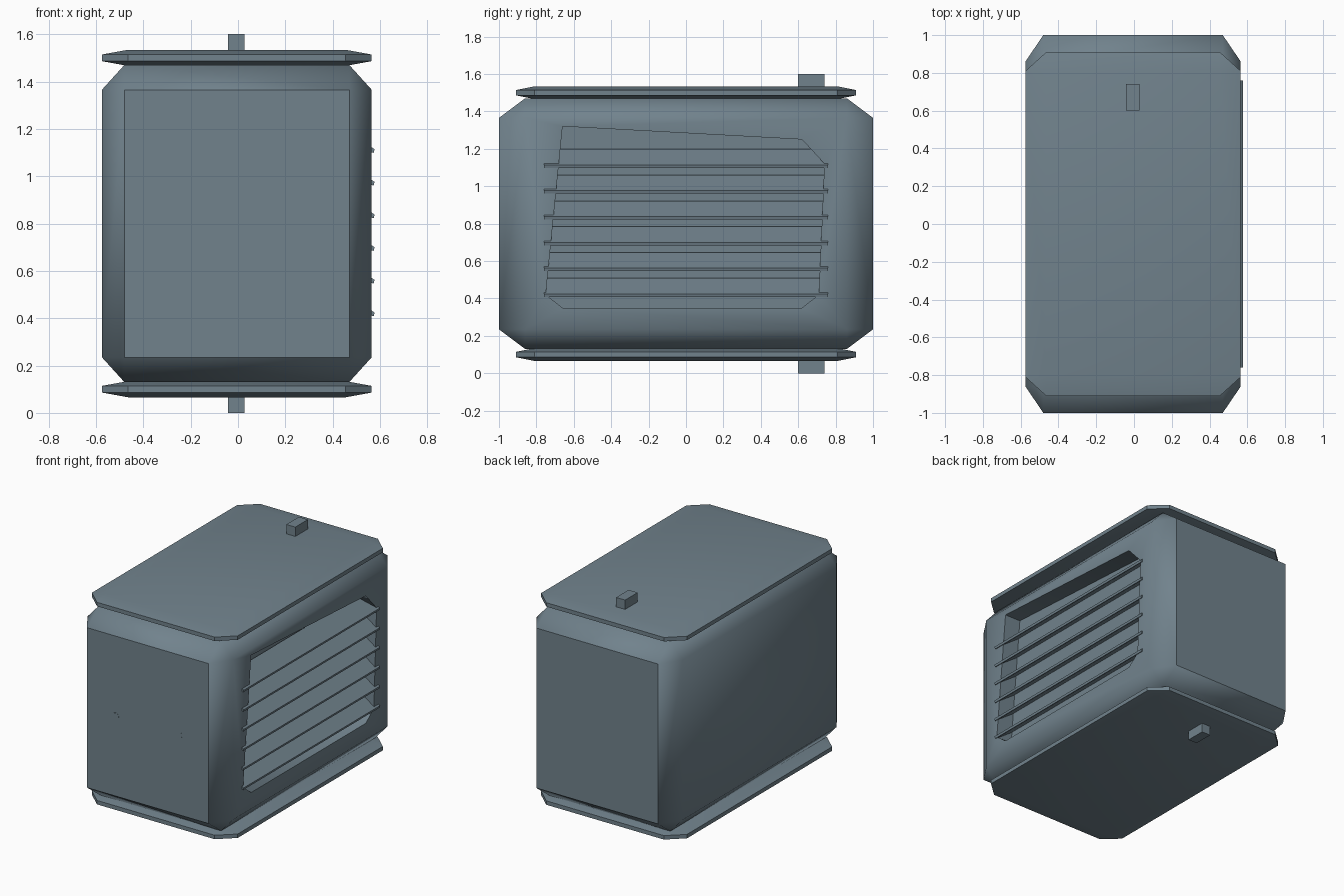
import bpy, bmesh, math

if "Cube" in bpy.data.objects:
    bpy.data.objects.remove(bpy.data.objects["Cube"])

steel = bpy.data.materials.new("blue grey steel")
steel.diffuse_color = (0.165, 0.225, 0.265, 1)
steel.use_nodes = True
steel.node_tree.nodes["Principled BSDF"].inputs["Base Color"].default_value = steel.diffuse_color


def add_object(name, bm, smooth=None):
    bmesh.ops.recalc_face_normals(bm, faces=bm.faces)
    mesh = bpy.data.meshes.new(name)
    bm.to_mesh(mesh)
    bm.free()
    mesh.materials.append(steel)
    ob = bpy.data.objects.new(name, mesh)
    bpy.context.collection.objects.link(ob)
    if smooth:
        shade(ob, smooth)
    return ob


def shade(ob, angle):
    bpy.ops.object.select_all(action='DESELECT')
    ob.select_set(True)
    bpy.context.view_layer.objects.active = ob
    bpy.ops.object.shade_smooth_by_angle(angle=math.radians(angle))


def chamfered_box(name, centre, half, cut, smooth=None):
    """Box whose edges are cut back by a different amount along each axis."""
    bm = bmesh.new()
    for sx in (-1, 1):
        for sy in (-1, 1):
            for sz in (-1, 1):
                s = (sx, sy, sz)
                for full in range(3):
                    bm.verts.new([centre[i] + s[i] * (half[i] - (0 if i == full else cut[i]))
                                  for i in range(3)])
    bmesh.ops.convex_hull(bm, input=bm.verts)
    bmesh.ops.dissolve_limit(bm, angle_limit=0.01, verts=bm.verts, edges=bm.edges)
    return add_object(name, bm, smooth)


def prism(name, points, axis, start, end):
    """Extrude a profile along x (points are y, z) or y (points are x, z)."""
    bm = bmesh.new()
    place = (lambda p, d: (d, p[0], p[1])) if axis == 'x' else (lambda p, d: (p[0], d, p[1]))
    face = bm.faces.new([bm.verts.new(place(p, start)) for p in points])
    ext = bmesh.ops.extrude_face_region(bm, geom=[face])
    for v in ext['geom']:
        if isinstance(v, bmesh.types.BMVert):
            v.co["xyz".index(axis)] = end
    return add_object(name, bm)


# Housing with a shallow vent recess cut in its right side
housing = chamfered_box("housing", (-0.005, 0, 0.8), (0.57, 1.0, 0.67), (0.095, 0.14, 0.105))
opening = [(-0.66, 1.32), (0.62, 1.25), (0.74, 1.12), (0.71, 0.42),
           (0.62, 0.35), (-0.66, 0.35), (-0.75, 0.42)]
cutter = prism("vent_cutter", opening, 'x', 0.44, 0.7)
cutter.hide_render = True
cutter.hide_viewport = True
cut = housing.modifiers.new("vent", 'BOOLEAN')
cut.operation = 'DIFFERENCE'
cut.solver = 'EXACT'
cut.object = cutter
bpy.context.view_layer.objects.active = housing
bpy.ops.object.modifier_apply(modifier="vent")
bpy.data.objects.remove(cutter)
shade(housing, 45)

# Sloping louvre slats with a small lip standing proud of the side
for i in range(6):
    z = 0.42 + i * 0.138
    prism("louvre_slat", [(0.573, z - 0.012), (0.577, z + 0.004), (0.565, z + 0.012),
                          (0.455, z + 0.088), (0.445, z + 0.074), (0.562, z - 0.008)],
          'y', -0.76, 0.76)

# Cover plates and mounting tabs, bottom and top
for name, z, tab_z in (("bottom", 0.1, 0.04), ("top", 1.5, 1.56)):
    chamfered_box(name + "_plate", (-0.005, 0, z), (0.57, 0.91, 0.034), (0.11, 0.1, 0.02), 20)
    bm = bmesh.new()
    bmesh.ops.create_cube(bm, size=1)
    for v in bm.verts:
        v.co = (v.co.x * 0.07 - 0.007, v.co.y * 0.14 + 0.67, v.co.z * 0.08 + tab_z)
    add_object(name + "_tab", bm)

# Round plugs nearly flush with the front
for x in (-0.255, 0.24):
    circle = [(x + 0.024 * math.cos(a * math.pi / 6), 0.8 + 0.024 * math.sin(a * math.pi / 6))
              for a in range(12)]
    prism("front_plug", circle, 'y', -1.001, -0.995)
